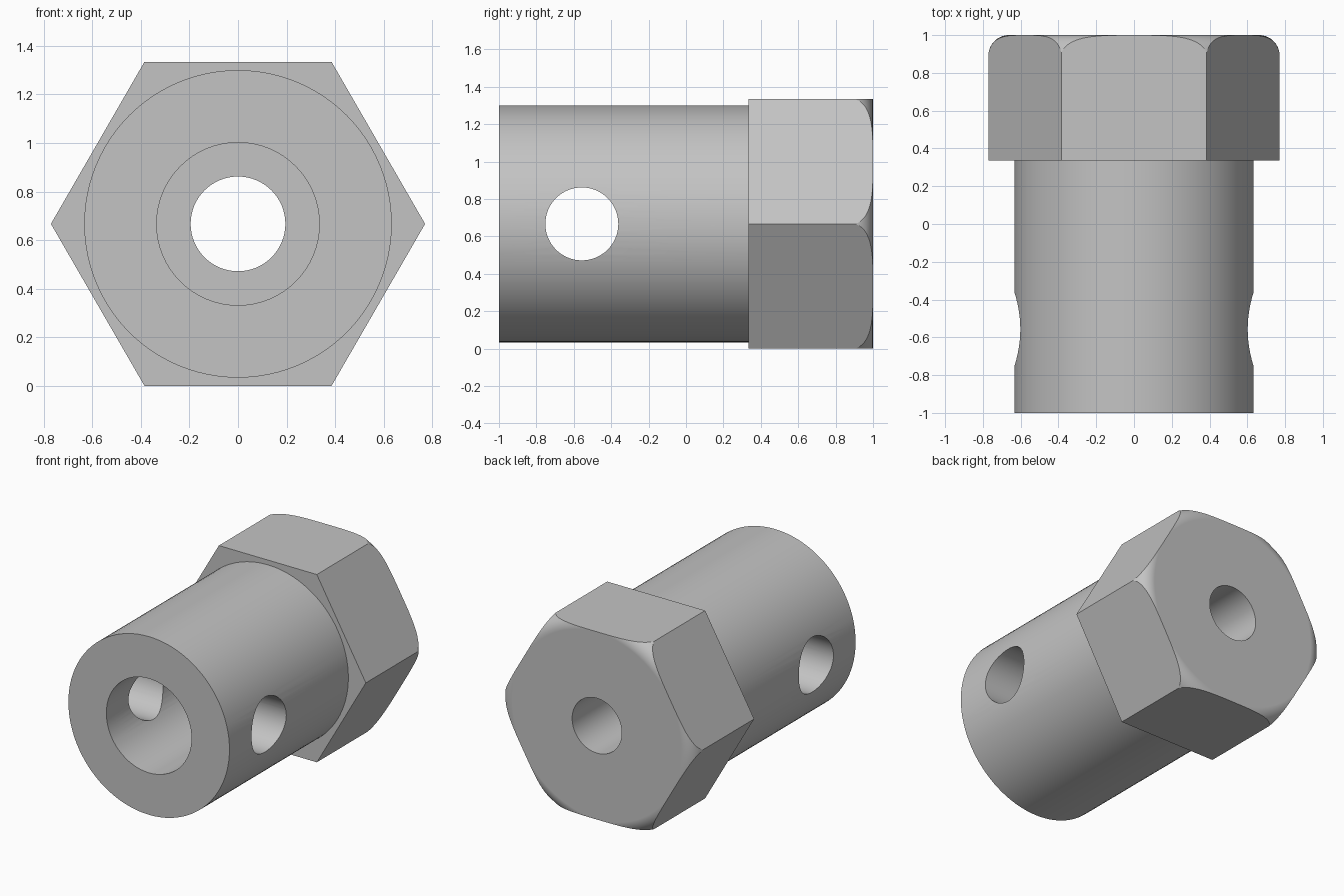
import bpy, bmesh
from math import sin, cos, pi, radians

cube = bpy.data.objects.get("Cube")
if cube:
    bpy.data.objects.remove(cube)

HEIGHT = 0.667          # axis height, also half the width across flats
HEX_R = HEIGHT / cos(pi / 6)


def lathe(name, profile, sides):
    """Closed solid turned about the y axis from (radius, y) points."""
    bm = bmesh.new()
    rings = [[bm.verts.new((r * cos(2 * pi * i / sides), y, r * sin(2 * pi * i / sides)))
              for i in range(sides)] for r, y in profile]
    for a, b in zip(rings, rings[1:]):
        for i in range(sides):
            j = (i + 1) % sides
            bm.faces.new((a[i], a[j], b[j], b[i]))
    bm.faces.new(rings[0])
    bm.faces.new(rings[-1])
    bmesh.ops.recalc_face_normals(bm, faces=bm.faces)
    mesh = bpy.data.meshes.new(name)
    bm.to_mesh(mesh)
    bm.free()
    obj = bpy.data.objects.new(name, mesh)
    bpy.context.collection.objects.link(obj)
    obj.location.z = HEIGHT
    return obj


def activate(obj):
    bpy.ops.object.select_all(action='DESELECT')
    obj.select_set(True)
    bpy.context.view_layer.objects.active = obj


def combine(target, tool, operation):
    """Apply a boolean and discard the tool."""
    tool.hide_render = True
    activate(target)
    mod = target.modifiers.new(operation.title(), 'BOOLEAN')
    mod.operation = operation
    mod.solver = 'EXACT'
    mod.object = tool
    bpy.ops.object.modifier_apply(modifier=mod.name)
    bpy.data.objects.remove(tool)


# Hexagonal head with a rounded rear rim
adapter = lathe("hex_adapter", [(HEX_R, 0.335), (HEX_R, 1.1)], 6)
fillet = 0.107
rim = [(0.9, 0.1), (0.9, 0.86)]
for k in range(10, -1, -1):
    a = radians(8 * k)
    rim.append((HEX_R - fillet + fillet * sin(a), 1 - fillet + fillet * cos(a)))
combine(adapter, lathe("rim_cutter", rim, 96), 'INTERSECT')

# Round sleeve
combine(adapter, lathe("sleeve", [(0.633, -1), (0.633, 0.6)], 96), 'UNION')

# Stepped bore along the axis
bore = [(0.335, -1.2), (0.335, 0.333), (0.195, 0.333), (0.195, 1.2)]
combine(adapter, lathe("bore_cutter", bore, 64), 'DIFFERENCE')

# Cross hole through both walls of the sleeve
cross = lathe("cross_hole_cutter", [(0.195, -1), (0.195, 1)], 64)
cross.rotation_euler.z = pi / 2
cross.location.y = -0.557
bpy.context.view_layer.update()
combine(adapter, cross, 'DIFFERENCE')

# Single grey metal
grey = bpy.data.materials.new("grey_metal")
grey.use_nodes = True
colour = (0.55, 0.55, 0.55, 1)
grey.diffuse_color = colour
grey.node_tree.nodes["Principled BSDF"].inputs["Base Color"].default_value = colour
adapter.data.materials.clear()
adapter.data.materials.append(grey)

# Smooth turned surfaces, sharp machined edges
activate(adapter)
bpy.ops.object.shade_smooth_by_angle(angle=radians(22))
normals = adapter.modifiers.new("Weighted Normal", 'WEIGHTED_NORMAL')
normals.keep_sharp = True
